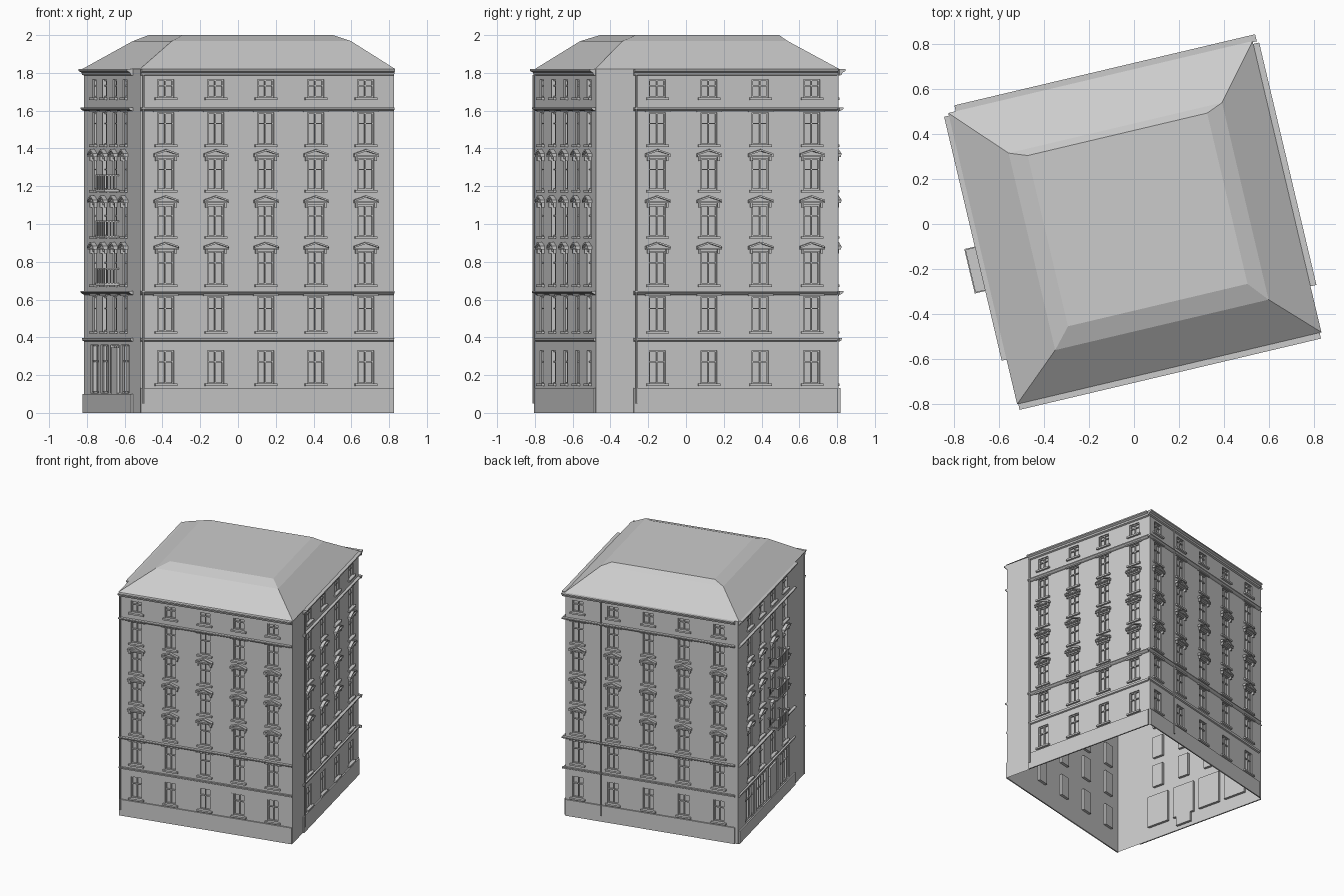
import bpy, bmesh, math
from mathutils import Matrix, Vector

if "Cube" in bpy.data.objects:
    bpy.data.objects.remove(bpy.data.objects["Cube"])

TURN = math.radians(13.3)
# storeys: opening bottom, opening top, hood type
FLOORS = [(0.155, 0.33, None), (0.432, 0.615, "lintel"), (0.68, 0.855, "pediment"),
          (0.935, 1.10, "pediment"), (1.18, 1.345, "pediment"),
          (1.42, 1.59, "lintel"), (1.67, 1.765, None)]
OPEN_W = 0.088
DEPTH = 0.02


def extrude(bm, pts, vec):
    """Solid from a planar outline swept along vec."""
    vec = Vector(vec)
    a = [bm.verts.new(p) for p in pts]
    b = [bm.verts.new(Vector(p) + vec) for p in pts]
    bm.faces.new(a)
    bm.faces.new(b[::-1])
    n = len(a)
    for i in range(n):
        bm.faces.new((a[i], b[i], b[(i + 1) % n], a[(i + 1) % n]))


def box(bm, x0, x1, y0, y1, z0, z1):
    extrude(bm, [(x0, y0, z0), (x1, y0, z0), (x1, y1, z0), (x0, y1, z0)], (0, 0, z1 - z0))


def quad(bm, *pts):
    bm.faces.new([bm.verts.new(p) for p in pts])


def finish(bm, name, matrix, fix=True):
    if fix:
        bmesh.ops.recalc_face_normals(bm, faces=bm.faces)
    bm.transform(matrix)
    me = bpy.data.meshes.new(name)
    bm.to_mesh(me)
    bm.free()
    ob = bpy.data.objects.new(name, me)
    bpy.context.collection.objects.link(ob)
    return ob


def sheet(bm, x0, x1, z0, z1, y=0):
    quad(bm, (x0, y, z0), (x1, y, z0), (x1, y, z1), (x0, y, z1))


def window(bm, x, w, z0, z1):
    """Reveal, glass and cross-shaped frame."""
    l, r, d = x - w / 2, x + w / 2, DEPTH
    quad(bm, (l, 0, z0), (l, 0, z1), (l, d, z1), (l, d, z0))
    quad(bm, (r, 0, z0), (r, d, z0), (r, d, z1), (r, 0, z1))
    quad(bm, (l, 0, z0), (l, d, z0), (r, d, z0), (r, 0, z0))
    quad(bm, (l, 0, z1), (r, 0, z1), (r, d, z1), (l, d, z1))
    sheet(bm, l, r, z0, z1, d)
    t, f = 0.007, 0.009
    zt = z0 + (z1 - z0) * 0.66
    for a, b in ((l, l + t), (x - t / 2, x + t / 2), (r - t, r)):
        box(bm, a, b, f, d, z0, z1)
    for a, b in ((z0, z0 + t), (zt - t / 2, zt + t / 2), (z1 - t, z1)):
        box(bm, l, r, f, d, a, b)


def hood(bm, x, z, kind):
    if kind == "lintel":
        box(bm, x - 0.068, x + 0.068, -0.01, 0, z + 0.003, z + 0.018)
        return
    h, w = z + 0.01, 0.066
    box(bm, x - w, x + w, -0.022, 0, h, h + 0.009)
    extrude(bm, [(x - w, 0, h + .009), (x + w, 0, h + .009), (x, 0, h + .03)], (0, -0.01, 0))
    for s in (-1, 1):
        extrude(bm, [(x + s * w, 0, h + .009), (x, 0, h + .031), (x, 0, h + .041),
                     (x + s * w, 0, h + .018)], (0, -0.024, 0))
        box(bm, x + s * 0.051 - .006, x + s * 0.051 + .006, -0.014, 0, h - 0.022, h)


def facade(side, k, plane, ext, cols, span, shop=False, pipe=None):
    M = Matrix.Rotation(TURN + k * math.pi / 2, 4, 'Z') @ Matrix.Translation((0, -plane, 0))
    wall, win, trim = bmesh.new(), bmesh.new(), bmesh.new()
    z = 0
    for i, (zb, zt, kind) in enumerate(FLOORS):
        w = OPEN_W
        ground_shop = shop and i == 0
        if ground_shop:
            zb, zt, w = 0.105, 0.36, 0.185
        sheet(wall, *ext, z, zb)
        x = ext[0]
        for c in cols:
            sheet(wall, x, c - w / 2, zb, zt)
            x = c + w / 2
            window(win, c, w, zb, zt)
            if not ground_shop:
                box(trim, c - 0.06, c + 0.06, -0.016, 0, zb - 0.013, zb)
            if kind:
                hood(trim, c, zt, kind)
        sheet(wall, x, ext[1], zb, zt)
        z = zt
    sheet(wall, *ext, z, 1.82)
    finish(wall, side + "_wall", M, False)
    finish(win, side + "_windows", M)
    finish(trim, side + "_sills_and_hoods", M)

    # string courses, eave cornice and plinth
    b = bmesh.new()
    for prof in ([(0, .378), (.010, .382), (.014, .397), (0, .397)],
                 [(0, .625), (.012, .63), (.022, .638), (.022, .645), (0, .645)],
                 [(0, 1.598), (.012, 1.602), (.022, 1.61), (.022, 1.618), (0, 1.618)],
                 [(0, 1.785), (.012, 1.79), (.016, 1.802), (.032, 1.81), (.032, 1.82), (0, 1.82)]):
        extrude(b, [(span[0], -o, h) for o, h in prof], (span[1] - span[0], 0, 0))
    box(b, max(span[0], ext[0]), min(span[1], ext[1]), -0.01, 0, 0, 0.1 if shop else 0.132)
    finish(b, side + "_cornices", M)

    # drainpipe
    if pipe is not None:
        p = bmesh.new()
        bmesh.ops.create_cone(p, cap_ends=True, segments=8, radius1=.006, radius2=.006, depth=1.74,
                              matrix=Matrix.Translation((pipe, -.014, .92)))
        finish(p, side + "_drainpipe", M)
    return M


facade("front", 0, 0.655, (-0.687, 0.695), [-0.004 + 0.272 * i for i in range(-2, 3)],
       (-0.685, 0.692), pipe=-0.672)
facade("right", 1, 0.695, (-0.655, 0.665), [0.1 + 0.28 * (i - 1.5) for i in range(4)],
       (-0.45, 0.657), pipe=-0.437)
facade("back", 2, 0.665, (-0.695, 0.68), [-0.035 + 0.281 * i for i in range(-2, 3)],
       (-0.718, 0.656), pipe=-0.41)
ML = facade("left", 3, 0.68, (-0.665, 0.655), [-0.43, -0.195, 0.04, 0.275],
            (-0.658, 0.456), shop=True)

# shop front: extra mullions and door leaf
s = bmesh.new()
for c in (-0.43, -0.195, 0.275):
    for o in (-0.045, 0.045):
        box(s, c + o - .004, c + o + .004, .006, DEPTH, .105, .36)
box(s, -0.025, 0.105, -0.004, DEPTH, 0.03, 0.345)
finish(s, "shop_front", ML)

# balconies with barred railings
b = bmesh.new()
for z in (0.675, 0.925, 1.17):
    x0, x1, y = -0.065, 0.138, -0.08
    box(b, x0, x1, y, 0, z, z + .012)
    box(b, x0, x1, y, y + .006, z + .085, z + .093)
    for x in (x0, x1 - .006):
        box(b, x, x + .006, y, 0, z + .085, z + .093)
        for i in range(5):
            box(b, x, x + .005, y + i * .016, y + i * .016 + .004, z + .012, z + .085)
    for i in range(1, 14):
        x = x0 + i * (x1 - x0) / 14
        box(b, x - .002, x + .002, y + .001, y + .005, z + .012, z + .085)
finish(b, "balconies", ML)

# hipped roof: eave ring, shoulder ring and flat top
r = bmesh.new()
rings = []
for u0, u1, v0, v1, z in ((-0.69, 0.70, -0.66, 0.67, 1.82),
                          (-0.47, 0.505, -0.465, 0.435, 1.968),
                          (-0.39, 0.43, -0.375, 0.405, 2.0)):
    rings.append([r.verts.new(p) for p in ((u0, v0, z), (u1, v0, z), (u1, v1, z), (u0, v1, z))])
for lo, hi in zip(rings, rings[1:]):
    for i in range(4):
        j = (i + 1) % 4
        r.faces.new((lo[i], lo[j], hi[j], hi[i]))
r.faces.new(rings[-1])
finish(r, "roof", Matrix.Rotation(TURN, 4, 'Z'), False)
